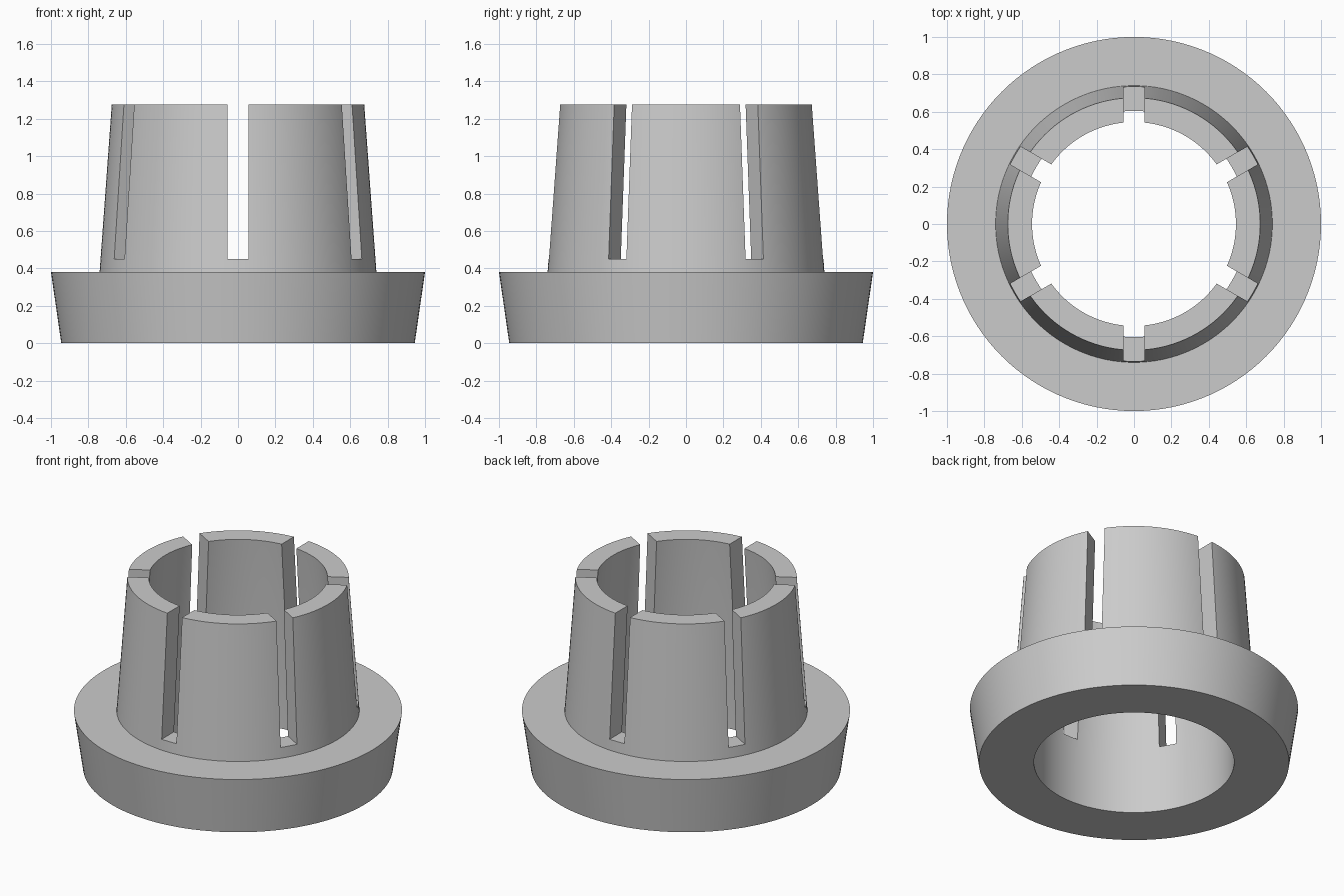
import bpy
import bmesh
from math import radians
from mathutils import Matrix, Vector

cube = bpy.data.objects.get("Cube")
if cube:
    bpy.data.objects.remove(cube, do_unlink=True)

SEGMENTS = 120
HEIGHT = 1.275
FLANGE_TOP = 0.38
SLOT_FLOOR = 0.45
SLOT_WIDTH = 0.11

grey = bpy.data.materials.new("plain_grey")
grey.use_nodes = True
grey.diffuse_color = (0.6, 0.6, 0.6, 1)
grey.node_tree.nodes["Principled BSDF"].inputs["Base Color"].default_value = (0.6, 0.6, 0.6, 1)


def add_object(name, bm):
    bmesh.ops.recalc_face_normals(bm, faces=bm.faces)
    mesh = bpy.data.meshes.new(name)
    bm.to_mesh(mesh)
    bm.free()
    mesh.materials.append(grey)
    obj = bpy.data.objects.new(name, mesh)
    bpy.context.collection.objects.link(obj)
    return obj


# Flanged sleeve: closed wall profile (radius, height) turned round the z axis
profile = [(0.61, 0), (0.945, 0), (1, FLANGE_TOP), (0.74, FLANGE_TOP),
           (0.675, HEIGHT), (0.545, HEIGHT), (0.61, FLANGE_TOP)]
bm = bmesh.new()
verts = [bm.verts.new((r, 0, z)) for r, z in profile]
edges = [bm.edges.new((a, b)) for a, b in zip(verts, verts[1:] + verts[:1])]
bmesh.ops.spin(bm, geom=verts + edges, cent=(0, 0, 0), axis=(0, 0, 1),
               angle=radians(360), steps=SEGMENTS, use_merge=True)
bmesh.ops.remove_doubles(bm, verts=bm.verts, dist=0.0001)
sleeve = add_object("flanged_sleeve", bm)

# Six radial slots that split the sleeve into spring fingers
bm = bmesh.new()
for i in range(6):
    place = (Matrix.Rotation(radians(30 + 60 * i), 4, "Z")
             @ Matrix.Translation(Vector((0.65, 0, SLOT_FLOOR + 0.5)))
             @ Matrix.Diagonal((0.5, SLOT_WIDTH, 1, 1)))
    bmesh.ops.create_cube(bm, size=1, matrix=place)
cutter = add_object("slot_cutter", bm)
cutter.hide_render = True

cut = sleeve.modifiers.new("slots", "BOOLEAN")
cut.operation = "DIFFERENCE"
cut.solver = "EXACT"
cut.object = cutter

bpy.ops.object.select_all(action="DESELECT")
sleeve.select_set(True)
bpy.context.view_layer.objects.active = sleeve
bpy.ops.object.modifier_apply(modifier=cut.name)
bpy.data.objects.remove(cutter, do_unlink=True)

# Round walls smooth, rims and slot edges sharp
bpy.ops.object.shade_smooth_by_angle(angle=radians(30))
